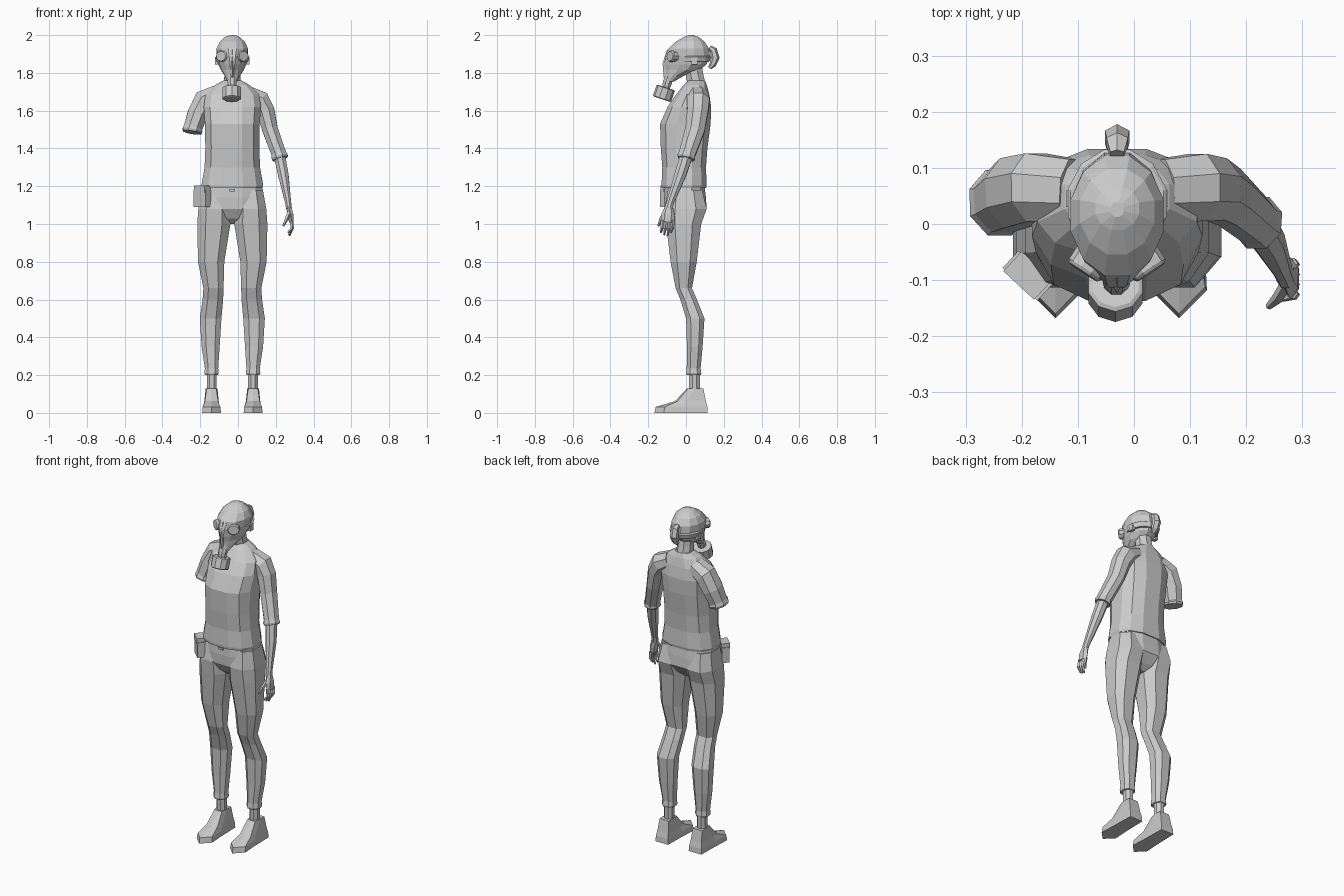
import bpy, bmesh, math
from mathutils import Vector, Matrix

CX = -0.03  # body centre line
grey = bpy.data.materials.new("plain grey")
grey.diffuse_color = (0.6, 0.6, 0.6, 1)


def loft(name, rings):
    """Skin a list of equal-length point rings and cap both ends."""
    bm = bmesh.new()
    vs = [[bm.verts.new(p) for p in r] for r in rings]
    n = len(vs[0])
    for a, b in zip(vs, vs[1:]):
        for i in range(n):
            j = (i + 1) % n
            bm.faces.new((a[i], a[j], b[j], b[i]))
    bm.faces.new(vs[0][::-1])
    bm.faces.new(vs[-1])
    bmesh.ops.recalc_face_normals(bm, faces=bm.faces)
    me = bpy.data.meshes.new(name)
    bm.to_mesh(me)
    bm.free()
    me.materials.append(grey)
    ob = bpy.data.objects.new(name, me)
    bpy.context.collection.objects.link(ob)
    return ob


def oval(cx, z, rx, y0, y1, n=12, power=1.0, taper=0.0):
    """Horizontal ring between y0 and y1, optionally squarer or narrowed at the front."""
    pts = []
    for i in range(n):
        a = 2 * math.pi * (i + 0.5) / n
        c, s = math.cos(a), math.sin(a)
        x = math.copysign(abs(c) ** power, c) * (1 - taper * max(0, -s))
        y = math.copysign(abs(s) ** power, s)
        k = math.sin(math.pi * (0.5 - 0.5 / n)) ** power
        pts.append((cx + rx * x / k, (y0 + y1) / 2 + (y1 - y0) / 2 * y / k, z))
    return pts


def tube(name, path, n=8):
    """Tube through (x, y, z, radius across, radius deep) stations."""
    pts = [Vector(p[:3]) for p in path]
    rings = []
    for i, p in enumerate(path):
        t = (pts[min(i + 1, len(pts) - 1)] - pts[max(i - 1, 0)]).normalized()
        u = Vector((0, 1, 0)).cross(t)
        u = (u if u.length > 0.2 else Vector((1, 0, 0))).normalized()
        v = t.cross(u)
        rings.append([pts[i] + u * p[3] * math.cos(2 * math.pi * (k + .5) / n)
                      + v * p[-1] * math.sin(2 * math.pi * (k + .5) / n) for k in range(n)])
    return loft(name, rings)


def box(name, loc, size, rot=0.0):
    sx, sy, sz = (s / 2 for s in size)
    m = Matrix.Translation(loc) @ Matrix.Rotation(rot, 4, 'Z')
    return loft(name, [[m @ Vector((x * sx, y * sy, z)) for x, y in
                        ((-1, -1), (1, -1), (1, 1), (-1, 1))] for z in (-sz, sz)])


# Shirt, with a folded hem
loft("shirt", [oval(CX, z, rx, a, b, 12, 0.8) for z, rx, a, b in (
    (1.19, .162, -.13, .108), (1.205, .167, -.132, .112), (1.30, .15, -.128, .108),
    (1.40, .146, -.136, .116), (1.53, .148, -.14, .133), (1.62, .155, -.10, .136),
    (1.685, .145, -.055, .125), (1.735, .095, -.015, .112), (1.76, .048, .012, .102))])
tube("neck", [(CX, .06, 1.72, .05, .05), (CX, .045, 1.79, .045, .05), (CX, .035, 1.85, .045, .05)])

# Trousers: pelvis and two legs
loft("pelvis", [oval(CX, z, rx, a, b, 12, 0.85) for z, rx, a, b in (
    (1.205, .16, -.115, .10), (1.14, .17, -.118, .108), (1.08, .165, -.115, .112),
    (1.03, .10, -.085, .075), (1.0, .03, -.05, .04))])
leg_rings = ((1.18, .09, .075, -.10, .09), (1.08, .097, .087, -.119, .115),
             (1.0, .098, .092, -.11, .085), (.80, .112, .073, -.085, .06),
             (.66, .100, .056, -.057, .034), (.60, .103, .057, -.032, .06),
             (.50, .115, .060, -.002, .10), (.35, .115, .050, .003, .09),
             (.235, .11, .037, .002, .079), (.21, .11, .040, -.002, .083), (.20, .11, .036, 0, .08))
foot_rings = (
    (0.0, (.042, .115), (.045, -.02), (.05, -.118), -.168),
    (.032, (.040, .113), (.044, -.02), (.047, -.112), -.160),
    (.062, (.036, .105), (.038, .0), (.035, -.045), -.058),
    (.13, (.030, .092), (.031, .05), (.025, .012), .006))
for side, tag in ((-1, "right"), (1, "left")):
    loft(tag + "_trouser_leg", [oval(CX + side * o, z, rx, a, b, 8, 0.8)
                                for z, o, rx, a, b in leg_rings])
    tube(tag + "_ankle", [(CX + side * .109, .045, .21, .028, .031),
                          (CX + side * .109, .045, .11, .028, .031)])
    fx = CX + side * .11
    loft(tag + "_shoe", [[(fx + x, y, z) for x, y in
                          (h, m, b, (0, t), (-b[0], b[1]), (-m[0], m[1]), (-h[0], h[1]))]
                         for z, h, m, b, t in foot_rings])

# Long sleeve, forearm and hand
tube("left_sleeve", [(.05, .06, 1.685, .05, .06), (.115, .065, 1.65, .062, .065),
                     (.145, .062, 1.60, .052, .06), (.17, .048, 1.50, .045, .056),
                     (.217, .006, 1.37, .042, .047), (.221, .002, 1.355, .047, .051),
                     (.224, .0, 1.345, .043, .047)])
tube("left_forearm", [(.218, .005, 1.37, .033, .036), (.24, -.03, 1.26, .03, .033),
                      (.266, -.085, 1.11, .017, .021), (.27, -.093, 1.08, .017, .024)])
tube("left_palm", [(.269, -.09, 1.09, .016, .022), (.278, -.095, 1.05, .017, .036),
                   (.282, -.098, 1.01, .014, .036)], 6)
for i in range(4):
    y = -.07 - .018 * i
    low = (.955, .937, .942, .955)[i]
    tube("left_finger", [(.282, y, 1.02, .010), (.287, y - .002, .98, .009),
                         (.276 - .004 * i, y - .01, low, .005)], 5)
tube("left_thumb", [(.272, -.108, 1.065, .012), (.258, -.13, 1.03, .011),
                    (.24, -.147, .99, .006)], 5)

# Short raised sleeve, closed at the cuff
tube("right_sleeve", [(-.11, .06, 1.69, .05, .06), (-.175, .065, 1.655, .065, .066),
                      (-.215, .055, 1.58, .058, .068), (-.238, .04, 1.51, .053, .06),
                      (-.241, .038, 1.497, .057, .064), (-.243, .036, 1.485, .053, .060)])

# Hooded mask: narrow snout below, round crown above
loft("head", [oval(CX, z, rx, a, b, 12, 1, t) for z, rx, a, b, t in (
    (1.755, .026, -.108, -.062, 0), (1.785, .042, -.108, -.01, .2), (1.815, .062, -.112, .075, .4),
    (1.845, .076, -.117, .112, .4), (1.89, .085, -.114, .130, .25), (1.93, .085, -.094, .124, 0),
    (1.965, .068, -.056, .100, 0), (1.99, .040, -.012, .068, 0), (2.0, .012, .012, .04, 0))])
loft("nose_ridge", [[(CX - w, y + .03, z), (CX, y, z), (CX + w, y + .03, z)] for z, w, y in (
    (1.775, .022, -.118), (1.85, .014, -.124), (1.925, .006, -.10))])
loft("head_strap", [oval(CX, z, rx, -.06, b, 12) for z, rx, b in (
    (1.858, .082, .124), (1.862, .086, .128), (1.885, .090, .135), (1.889, .085, .129))])
tube("back_clasp", [(CX, .125, 1.935, .014, .012), (CX, .145, 1.92, .022, .02),
                    (CX, .155, 1.88, .025, .023), (CX, .142, 1.845, .022, .018),
                    (CX, .125, 1.825, .012, .01)], 6)
for s in (-1, 1):
    c, d = Vector((CX + s * .054, -.076, 1.888)), Vector((s * .55, -.83, .05))
    tube("eye_rim", [(*(c + d * k), r, r * 1.15) for k, r in
                     ((-.025, .03), (.006, .03), (.012, .026))], 10)
    box("strap_buckle", (CX + s * .082, .045, 1.865), (.018, .03, .04))

# Filter canister on the snout
axis = Vector((0, -.32, -.95))
mid = Vector((-.033, -.117, 1.692))
tube("filter_canister", [(*(mid + axis * k), r) for k, r in
                         ((-.033, .044), (-.029, .051), (.029, .051), (.033, .044))], 10)
tube("filter_neck", [(CX, -.085, 1.79, .024), (CX - .001, -.098, 1.75, .026),
                     (CX - .002, -.108, 1.715, .022)])

# Belt pouch and buckle
turn = math.radians(-43)
box("pouch", (-.189, -.092, 1.135), (.085, .042, .09), turn)
box("pouch_flap", (-.189, -.092, 1.185), (.075, .048, .035), turn)
box("belt_buckle", (CX, -.117, 1.178), (.03, .012, .012))
